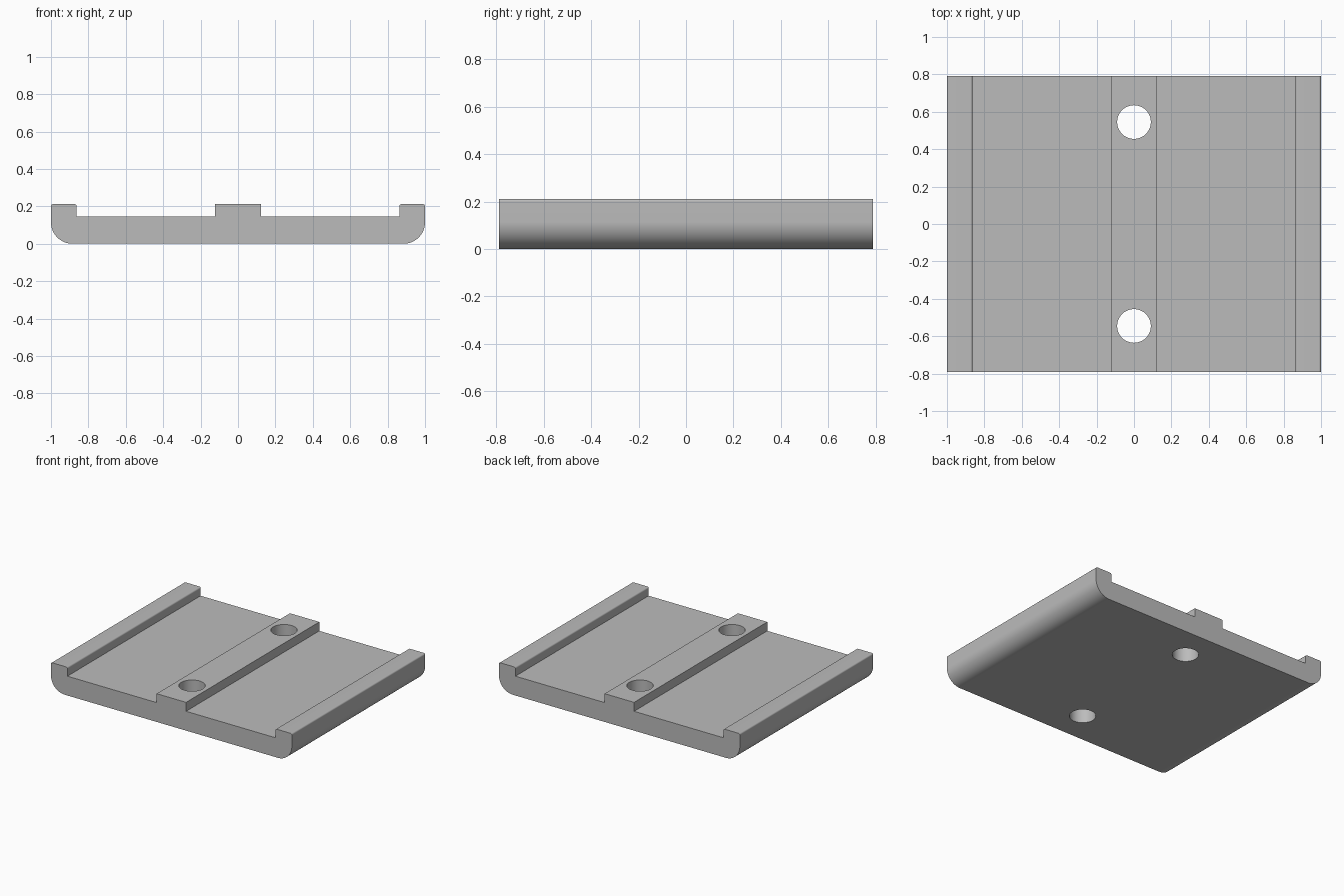
import bpy
import bmesh
from math import sin, cos, pi, radians

cube = bpy.data.objects.get("Cube")
if cube:
    bpy.data.objects.remove(cube, do_unlink=True)

HALF_DEPTH = 0.79
TOP, FLOOR = 0.212, 0.145
RAIL, RIDGE = 0.863, 0.122
HOLE_RADIUS, HOLE_Y = 0.09, 0.545

grey = bpy.data.materials.new("plain grey")
grey.use_nodes = True
colour = (0.5, 0.5, 0.5, 1)
grey.diffuse_color = colour
grey.node_tree.nodes["Principled BSDF"].inputs["Base Color"].default_value = colour


def arc(cx, cz, radius, start, steps):
    """Quarter turn, counter-clockwise from the start angle."""
    angles = [radians(start) + pi / 2 * i / steps for i in range(steps + 1)]
    return [(cx + radius * cos(a), cz + radius * sin(a)) for a in angles]


def make_object(name, bm):
    bmesh.ops.recalc_face_normals(bm, faces=bm.faces)
    mesh = bpy.data.meshes.new(name)
    bm.to_mesh(mesh)
    bm.free()
    mesh.materials.append(grey)
    obj = bpy.data.objects.new(name, mesh)
    bpy.context.collection.objects.link(obj)
    return obj


# Half cross-section from bottom corner to ridge, then mirrored
big, small = 0.115, 0.012
half = arc(1 - big, big, big, -90, 20)
half += arc(1 - small, TOP - small, small, 0, 5)
half += arc(RAIL + small, TOP - small, small, 90, 5)
half += [(RAIL, FLOOR), (RIDGE, FLOOR), (RIDGE, TOP)]
section = half + [(-x, z) for x, z in reversed(half)]

# Base plate with side rails and centre ridge
bm = bmesh.new()
face = bm.faces.new([bm.verts.new((x, -HALF_DEPTH, z)) for x, z in section])
out = bmesh.ops.extrude_face_region(bm, geom=[face])
moved = [v for v in out["geom"] if isinstance(v, bmesh.types.BMVert)]
bmesh.ops.translate(bm, verts=moved, vec=(0, 2 * HALF_DEPTH, 0))
plate = make_object("railed_plate", bm)

# Two through holes in the ridge
bm = bmesh.new()
for y in (-HOLE_Y, HOLE_Y):
    made = bmesh.ops.create_cone(bm, cap_ends=True, segments=64, depth=1,
                                 radius1=HOLE_RADIUS, radius2=HOLE_RADIUS)
    bmesh.ops.translate(bm, verts=made["verts"], vec=(0, y, 0))
cutter = make_object("hole_cutter", bm)
cutter.hide_render = True

bpy.context.view_layer.objects.active = plate
cut = plate.modifiers.new("holes", 'BOOLEAN')
cut.operation = 'DIFFERENCE'
cut.solver = 'EXACT'
cut.object = cutter
bpy.ops.object.modifier_apply(modifier=cut.name)
bpy.data.objects.remove(cutter, do_unlink=True)

# Smooth rounds and bores, crisp edges elsewhere
bpy.ops.object.select_all(action='DESELECT')
plate.select_set(True)
bpy.ops.object.shade_smooth_by_angle(angle=radians(30))
weighted = plate.modifiers.new("flat_shading", 'WEIGHTED_NORMAL')
weighted.keep_sharp = True
